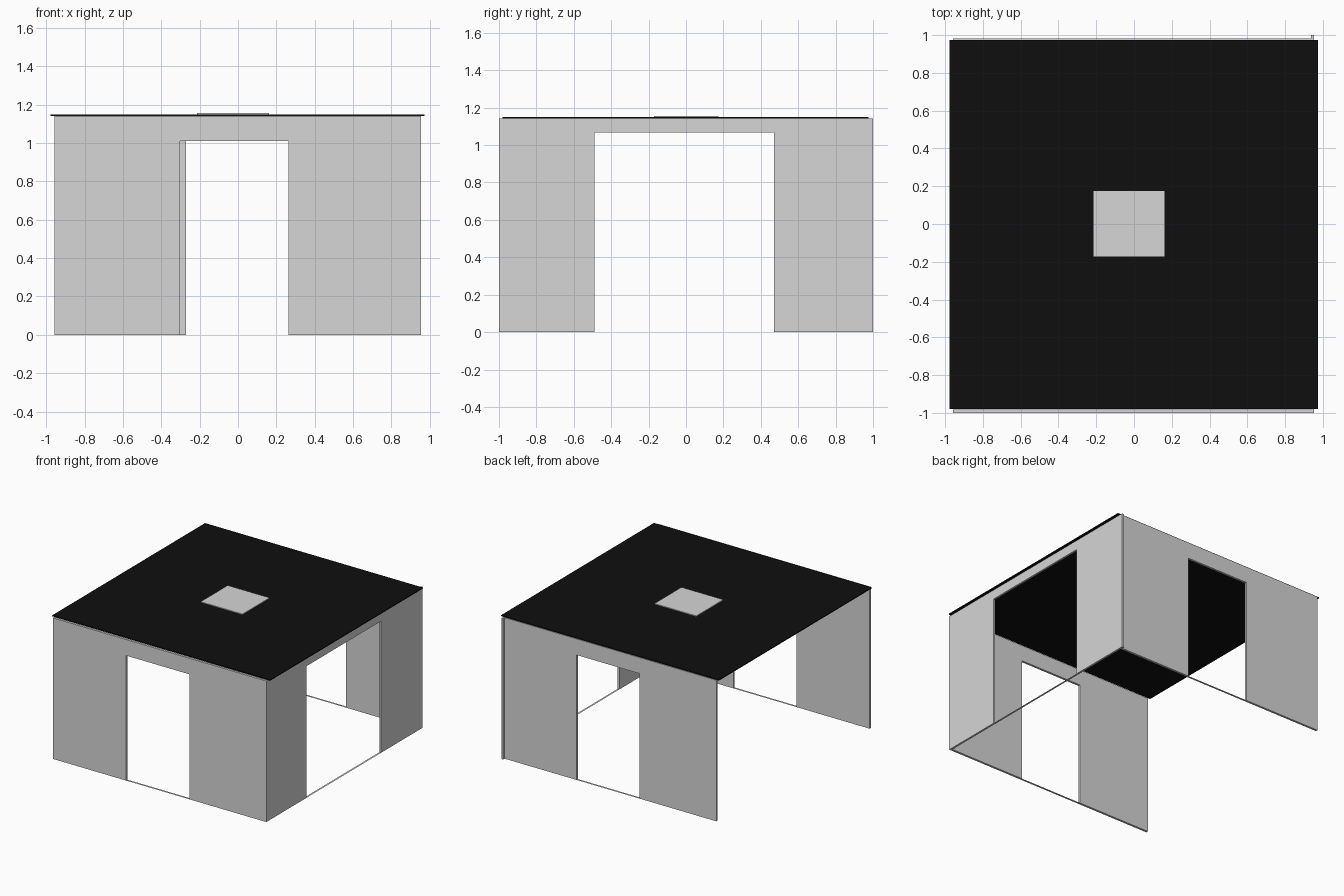
import bpy
import bmesh

cube = bpy.data.objects.get("Cube")
if cube:
    bpy.data.objects.remove(cube, do_unlink=True)

WALL_TOP = 1.142
ROOF_TOP = 1.15


def make_material(name, value):
    mat = bpy.data.materials.new(name)
    mat.use_nodes = True
    colour = (value, value, value, 1)
    mat.diffuse_color = colour
    mat.node_tree.nodes["Principled BSDF"].inputs["Base Color"].default_value = colour
    return mat


grey = make_material("light grey", 0.67)
black = make_material("black", 0.0047)


def finish(bm, name, mat):
    mesh = bpy.data.meshes.new(name)
    bm.to_mesh(mesh)
    bm.free()
    mesh.materials.append(mat)
    obj = bpy.data.objects.new(name, mesh)
    bpy.context.collection.objects.link(obj)
    return obj


def slab(name, x, y, z, mat):
    bm = bmesh.new()
    bmesh.ops.create_cube(bm, size=1)
    for v in bm.verts:
        v.co = [r[0] if c < 0 else r[1] for c, r in zip(v.co, (x, y, z))]
    return finish(bm, name, mat)


def wall(name, span, depth, door, door_top, along_y=False):
    """Doorway profile pushed through the wall depth, with a flat sill below."""
    def place(u, d, z):
        return (d, u, z) if along_y else (u, d, z)

    (a, b), (c, e) = span, door
    outline = [(a, 0), (c, 0), (c, door_top), (e, door_top),
               (e, 0), (b, 0), (b, WALL_TOP), (a, WALL_TOP)]
    bm = bmesh.new()
    near, far = [[bm.verts.new(place(u, d, z)) for u, z in outline] for d in depth]
    bm.faces.new(near)
    bm.faces.new(far)
    for i in range(len(outline)):
        j = (i + 1) % len(outline)
        bm.faces.new((near[i], near[j], far[j], far[i]))
    bmesh.ops.recalc_face_normals(bm, faces=bm.faces[:])
    # paper-thin threshold across the doorway
    sill = bm.faces.new([bm.verts.new(place(u, d, 0)) for u, d in
                         ((c, depth[0]), (e, depth[0]), (e, depth[1]), (c, depth[1]))])
    sill.normal_update()
    if sill.normal.z > 0:
        sill.normal_flip()
    return finish(bm, name, grey)


# Three walls, open on the right side
wall("front_wall", (-0.958, 0.938), (-1.0, -0.982), (-0.302, 0.264), 1.012)
wall("back_wall", (-0.958, 0.938), (0.963, 0.981), (-0.27, 0.294), 1.012)
wall("left_wall", (-1.0, 1.0), (0.938, 0.954), (-0.488, 0.47), 1.066, along_y=True)

# Flat roof and its raised centre panel
slab("roof", (-0.978, 0.974), (-0.98, 0.975), (WALL_TOP, ROOF_TOP), black)
slab("roof_panel", (-0.214, 0.161), (-0.172, 0.174), (ROOF_TOP, ROOF_TOP + 0.006), grey)
